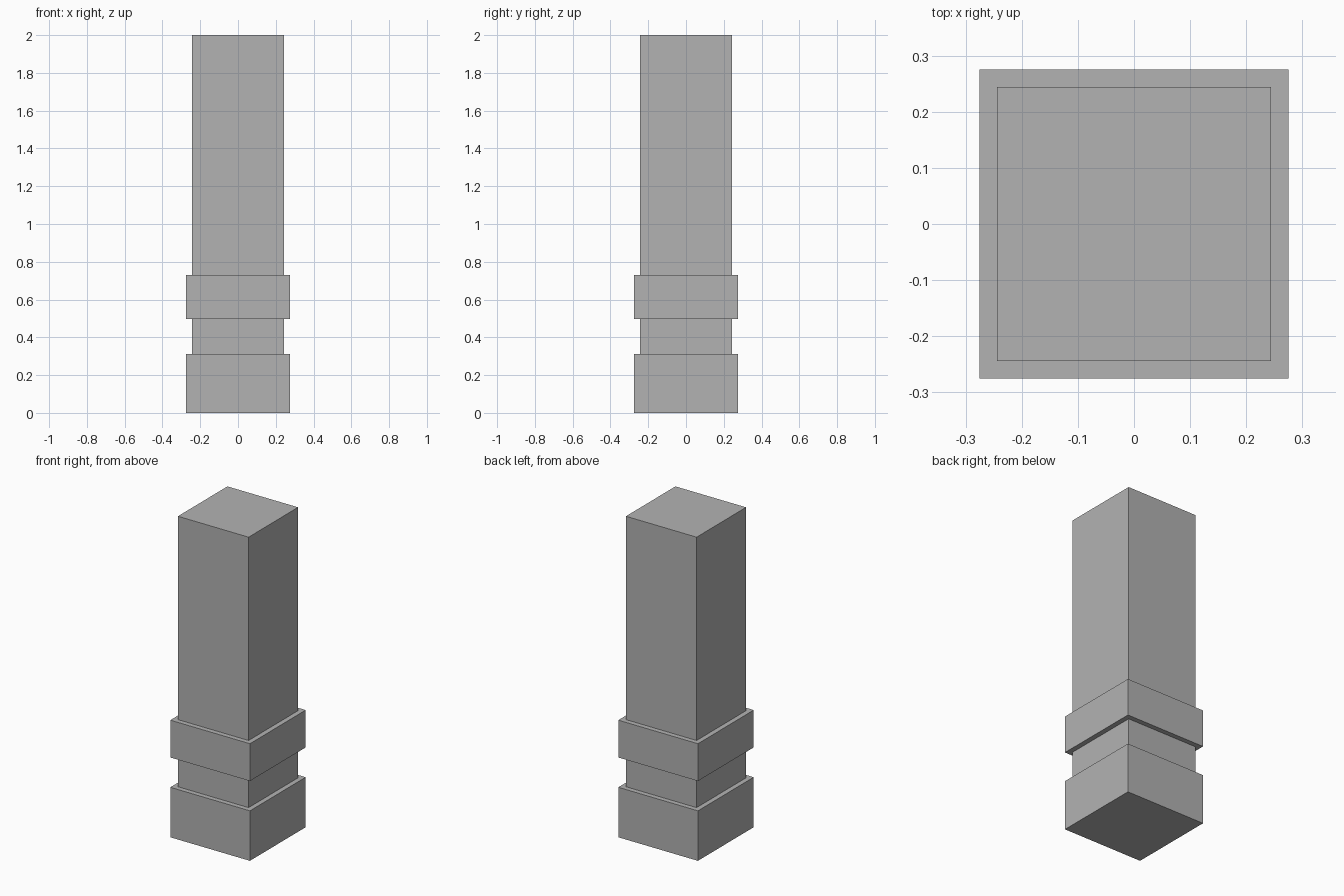
import bpy
import bmesh
from mathutils import Matrix

if "Cube" in bpy.data.objects:
    bpy.data.objects.remove(bpy.data.objects["Cube"])

stone = bpy.data.materials.new("grey stone")
stone.diffuse_color = (0.448, 0.448, 0.448, 1.0)
stone.use_nodes = True
stone.node_tree.nodes["Principled BSDF"].inputs["Base Color"].default_value = stone.diffuse_color


def square_block(name, half_width, z_low, z_high):
    """Square block centred on the z axis, between two heights."""
    bm = bmesh.new()
    size = Matrix.Diagonal((2 * half_width, 2 * half_width, z_high - z_low, 1))
    place = Matrix.Translation((0, 0, (z_low + z_high) / 2))
    bmesh.ops.create_cube(bm, size=1, matrix=place @ size)
    mesh = bpy.data.meshes.new(name)
    bm.to_mesh(mesh)
    bm.free()
    mesh.materials.append(stone)
    obj = bpy.data.objects.new(name, mesh)
    bpy.context.collection.objects.link(obj)
    return obj


# Wide foot
square_block("plinth", 0.275, 0.0, 0.312)
# Tall post, seated just inside the foot
square_block("shaft", 0.244, 0.30, 2.0)
# Raised collar around the post
square_block("band", 0.275, 0.498, 0.731)
